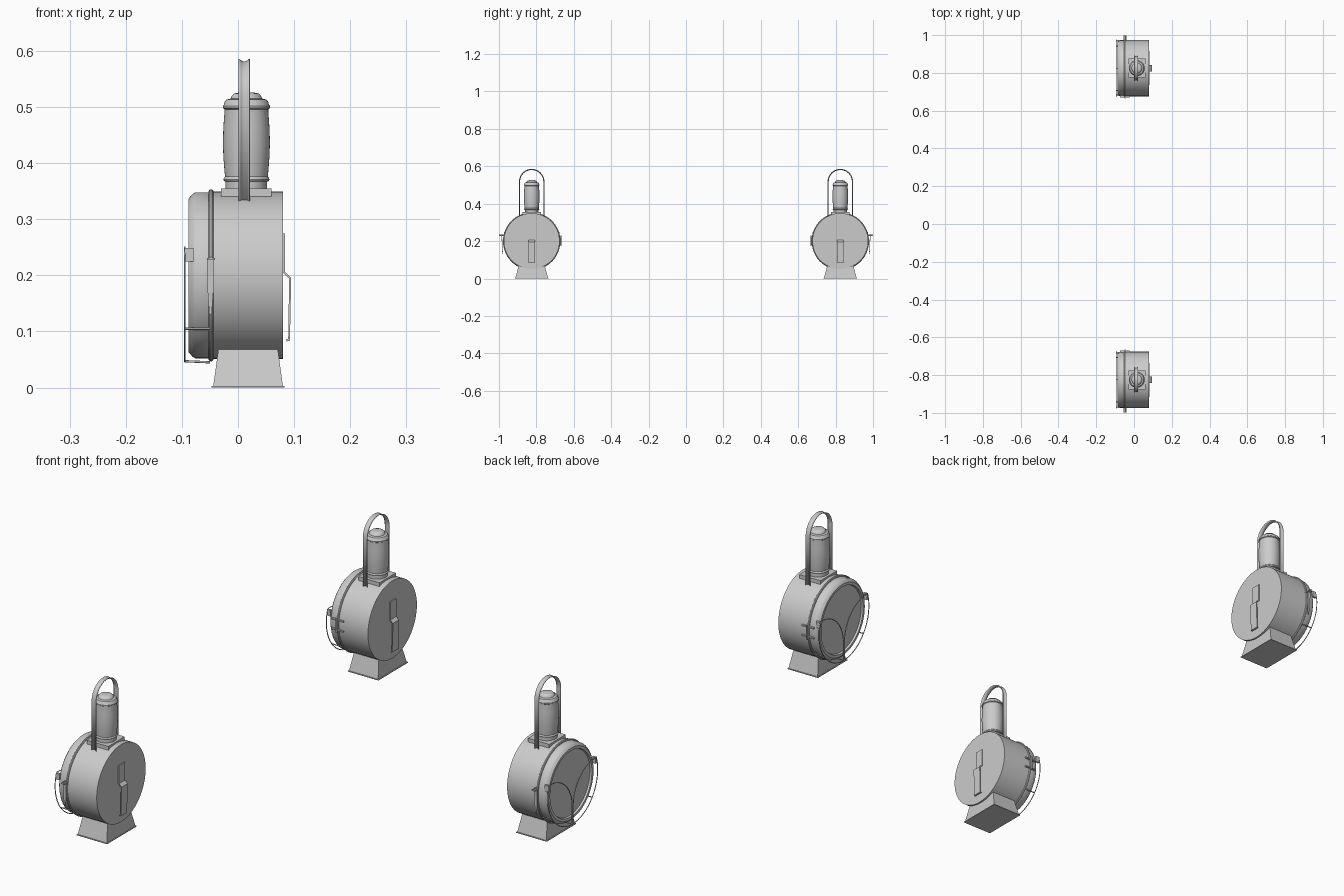
import bpy, bmesh, math
from mathutils import Vector

if "Cube" in bpy.data.objects:
    bpy.data.objects.remove(bpy.data.objects["Cube"])

CZ = 0.2          # height of the drum axis
CX = 0.015        # chimney axis


def finish(name, bm, smooth=True):
    bmesh.ops.recalc_face_normals(bm, faces=bm.faces)
    me = bpy.data.meshes.new(name)
    bm.to_mesh(me)
    bm.free()
    ob = bpy.data.objects.new(name, me)
    bpy.context.collection.objects.link(ob)
    if smooth:
        bpy.ops.object.select_all(action='DESELECT')
        ob.select_set(True)
        bpy.context.view_layer.objects.active = ob
        bpy.ops.object.shade_smooth_by_angle(angle=math.radians(35))
    return ob


def lathe(name, profile, place, n=64):
    """Revolve (radius, along) pairs; place maps (a, b, along) to a point."""
    bm = bmesh.new()
    rings = []
    for r, h in profile:
        if r == 0:
            rings.append([bm.verts.new(place(0, 0, h))])
        else:
            rings.append([bm.verts.new(place(r * math.cos(2 * math.pi * i / n),
                                             r * math.sin(2 * math.pi * i / n), h)) for i in range(n)])
    for p, q in zip(rings, rings[1:]):
        for i in range(n):
            j = (i + 1) % n
            vs = [p[i % len(p)], p[j % len(p)], q[j % len(q)], q[i % len(q)]]
            bm.faces.new(list(dict.fromkeys(vs)))
    return finish(name, bm)


def frustum(name, centre, bottom, top, z0, z1):
    bm = bmesh.new()
    loops = []
    for (hx, hy), z in ((bottom, z0), (top, z1)):
        loops.append([bm.verts.new((centre[0] + sx * hx, centre[1] + sy * hy, z))
                      for sx, sy in ((-1, -1), (1, -1), (1, 1), (-1, 1))])
    a, b = loops
    bm.faces.new(a)
    bm.faces.new(b)
    for i in range(4):
        j = (i + 1) % 4
        bm.faces.new((a[i], a[j], b[j], b[i]))
    return finish(name, bm, False)


def box(name, c, size):
    return frustum(name, c, (size[0] / 2, size[1] / 2), (size[0] / 2, size[1] / 2),
                   c[2] - size[2] / 2, c[2] + size[2] / 2)


def strip(name, path, offsets, thick, smooth=True):
    """Sweep a row of offset vectors along a path, then give it thickness."""
    bm = bmesh.new()
    rows = [[bm.verts.new(Vector(p) + Vector(o)) for o in offsets(k)] for k, p in enumerate(path)]
    for p, q in zip(rows, rows[1:]):
        for i in range(len(p) - 1):
            bm.faces.new((p[i], p[i + 1], q[i + 1], q[i]))
    ob = finish(name, bm, smooth)
    m = ob.modifiers.new("thickness", 'SOLIDIFY')
    m.thickness = thick
    m.offset = 0
    return ob


def wire(name, points, radius=0.002):
    cu = bpy.data.curves.new(name, 'CURVE')
    cu.dimensions = '3D'
    cu.bevel_depth = radius
    cu.bevel_resolution = 2
    cu.use_fill_caps = True
    sp = cu.splines.new('POLY')
    sp.points.add(len(points) - 1)
    for pt, p in zip(sp.points, points):
        pt.co = (*p, 1)
    ob = bpy.data.objects.new(name, cu)
    bpy.context.collection.objects.link(ob)


def lantern(s):
    y0 = 0.825 * s
    n = "right_" if s > 0 else "left_"
    drum = lambda a, b, h: (h, y0 + a, CZ + b)
    tower = lambda a, b, h: (CX + a, y0 + b, h)

    # drum body, lens door and clamp ring
    lathe(n + "drum", [(0, 0.08), (0.149, 0.08), (0.149, -0.044), (0, -0.044)], drum)
    lathe(n + "lens_door", [(0, -0.044), (0.147, -0.044), (0.148, -0.052), (0.148, -0.076), (0.145, -0.081),
                            (0.137, -0.088), (0.127, -0.088), (0.125, -0.081), (0, -0.083)], drum)
    ring = [(0.149 + 0.0045 * math.cos(t * math.pi / 5), -0.048 + 0.0045 * math.sin(t * math.pi / 5))
            for t in range(11)]
    lathe(n + "clamp_ring", ring, drum)

    # foot
    frustum(n + "foot", (0.018, y0), (0.062, 0.087), (0.053, 0.07), 0.003, 0.068)
    box(n + "foot_flange", (0.018, y0, 0.0015), (0.13, 0.18, 0.003))

    # chimney with saddle
    box(n + "chimney_saddle", (CX, y0, 0.335), (0.09, 0.1, 0.04))
    lathe(n + "chimney", [(0, 0.35), (0.037, 0.35), (0.037, 0.367), (0.04, 0.368), (0.041, 0.371), (0.04, 0.374),
                          (0.038, 0.376), (0.039, 0.385), (0.041, 0.41), (0.042, 0.437), (0.041, 0.465),
                          (0.039, 0.492), (0.039, 0.496), (0.042, 0.498), (0.042, 0.502), (0.04, 0.504),
                          (0.039, 0.509), (0.036, 0.513), (0.028, 0.515), (0.026, 0.52), (0.022, 0.524),
                          (0.012, 0.526), (0, 0.526)], tower, 40)

    # carrying handle, a dished strap
    R, zc = 0.065, 0.518
    path = [(0.011, y0 + R, 0.328)]
    dirs = [(1, 0)]
    for i in range(25):
        t = math.pi * i / 24
        path.append((0.011, y0 + R * math.cos(t), zc + R * math.sin(t)))
        dirs.append((math.cos(t), math.sin(t)))
    path.append((0.011, y0 - R, 0.328))
    dirs.append((-1, 0))
    strip(n + "handle", path, lambda k: [(u * 0.0098, dirs[k][0] * 0.005 * (u * u - 0.5), dirs[k][1] * 0.005 * (u * u - 0.5))
                                         for u in (-1, -0.6, -0.2, 0.2, 0.6, 1)], 0.0015)

    # belt hook on the back
    hook = [(0.082, 0.275), (0.082, 0.205), (0.093, 0.195), (0.091, 0.085), (0.086, 0.084)]
    strip(n + "belt_hook", [(x, y0, z) for x, z in hook],
          lambda k: [(0, -0.018, 0), (0, 0.018, 0)], 0.004, False)

    # wire guards over the lens with their brackets
    X = -0.095
    for m in (-1, 1):
        pts = [(X, y0 + m * 0.003, 0.047), (X, y0 + m * 0.003, 0.115)]
        for i in range(13):
            t = math.pi - math.pi / 2 * i / 12
            pts.append((X, y0 + m * (0.14 + 0.137 * math.cos(t)), 0.115 + 0.135 * math.sin(t)))
        for i in range(17):
            t = math.radians(16 - 106 * i / 16)
            pts.append((X, y0 + m * 0.152 * math.cos(t), CZ + 0.153 * math.sin(t)))
        wire(n + "lens_guard", pts, 0.0016)
        box(n + "guard_bracket", (-0.087, y0 + m * 0.144, 0.237), (0.016, 0.008, 0.024))
        wire(n + "guard_stay", [(X, y0 + m * 0.118, 0.105), (-0.05, y0 + m * 0.118, 0.105)])
    wire(n + "lower_stay", [(X, y0, 0.047), (-0.05, y0, 0.045)])

    # latch on the outer side
    box(n + "latch_lug", (-0.048, y0 + s * 0.16, 0.229), (0.014, 0.026, 0.004))
    wire(n + "latch_pin", [(-0.048, y0 + s * 0.148, 0.232), (-0.048, y0 + s * 0.174, 0.232)], 0.0022)
    lever = [(0.16, 0.228), (0.1585, 0.2), (0.158, 0.17), (0.155, 0.13)]
    half = [0.006, 0.006, 0.005, 0.002]
    strip(n + "latch_lever", [(-0.049, y0 + s * y, z) for y, z in lever],
          lambda k: [(-half[k], 0, 0), (half[k], 0, 0)], 0.003, False)

    # hinge on the inner side
    wire(n + "hinge_pin", [(-0.048, y0 - s * 0.157, 0.175), (-0.048, y0 - s * 0.157, 0.229)], 0.0035)
    for z in (0.183, 0.221):
        box(n + "hinge_leaf", (-0.048, y0 - s * 0.15, z), (0.05, 0.008, 0.005))


for side in (-1, 1):
    lantern(side)
